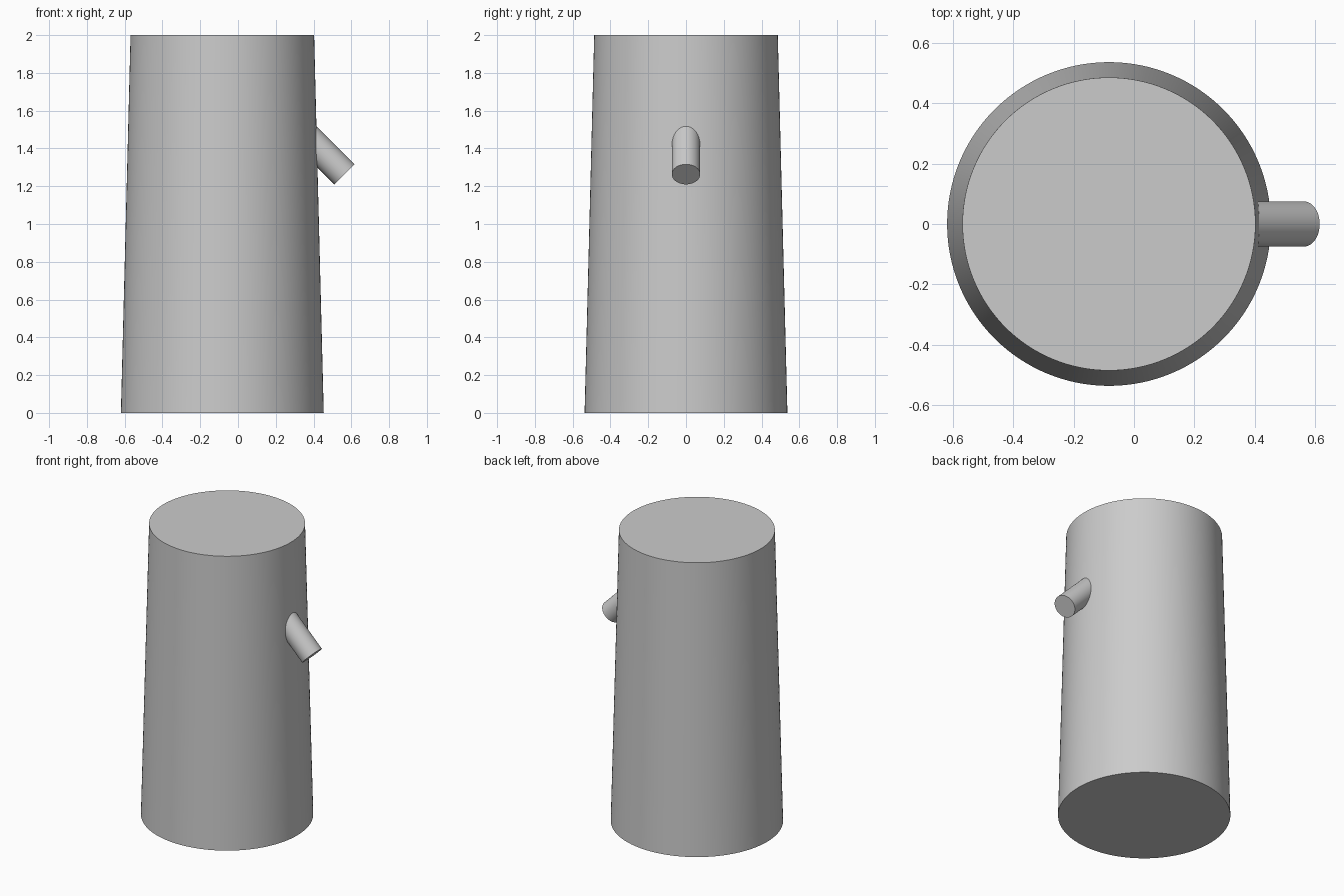
import bpy, math
from mathutils import Vector

cube = bpy.data.objects.get("Cube")
if cube:
    bpy.data.objects.remove(cube, do_unlink=True)

# Single plain grey
grey = bpy.data.materials.new("plain grey")
grey.use_nodes = True
colour = (0.6, 0.6, 0.6, 1)
grey.diffuse_color = colour
grey.node_tree.nodes["Principled BSDF"].inputs["Base Color"].default_value = colour


def tapered_tube(name, start, end, r_start, r_end, sides):
    """Solid capped round bar from start to end."""
    start, end = Vector(start), Vector(end)
    axis = end - start
    bpy.ops.mesh.primitive_cone_add(
        vertices=sides, radius1=r_start, radius2=r_end, depth=axis.length,
        location=(start + end) / 2,
        rotation=axis.to_track_quat('Z', 'Y').to_euler())
    obj = bpy.context.object
    obj.name = name
    obj.data.materials.append(grey)
    bpy.ops.object.shade_smooth_by_angle(angle=math.radians(30))
    return obj


# Tapered body
tapered_tube("body", (-0.083, 0, 0), (-0.083, 0, 2), 0.537, 0.486, 128)

# Spout sloping down at 45 degrees, rooted inside the body
tapered_tube("spout", (0.283, 0, 1.543), (0.563, 0, 1.263), 0.075, 0.075, 64)
